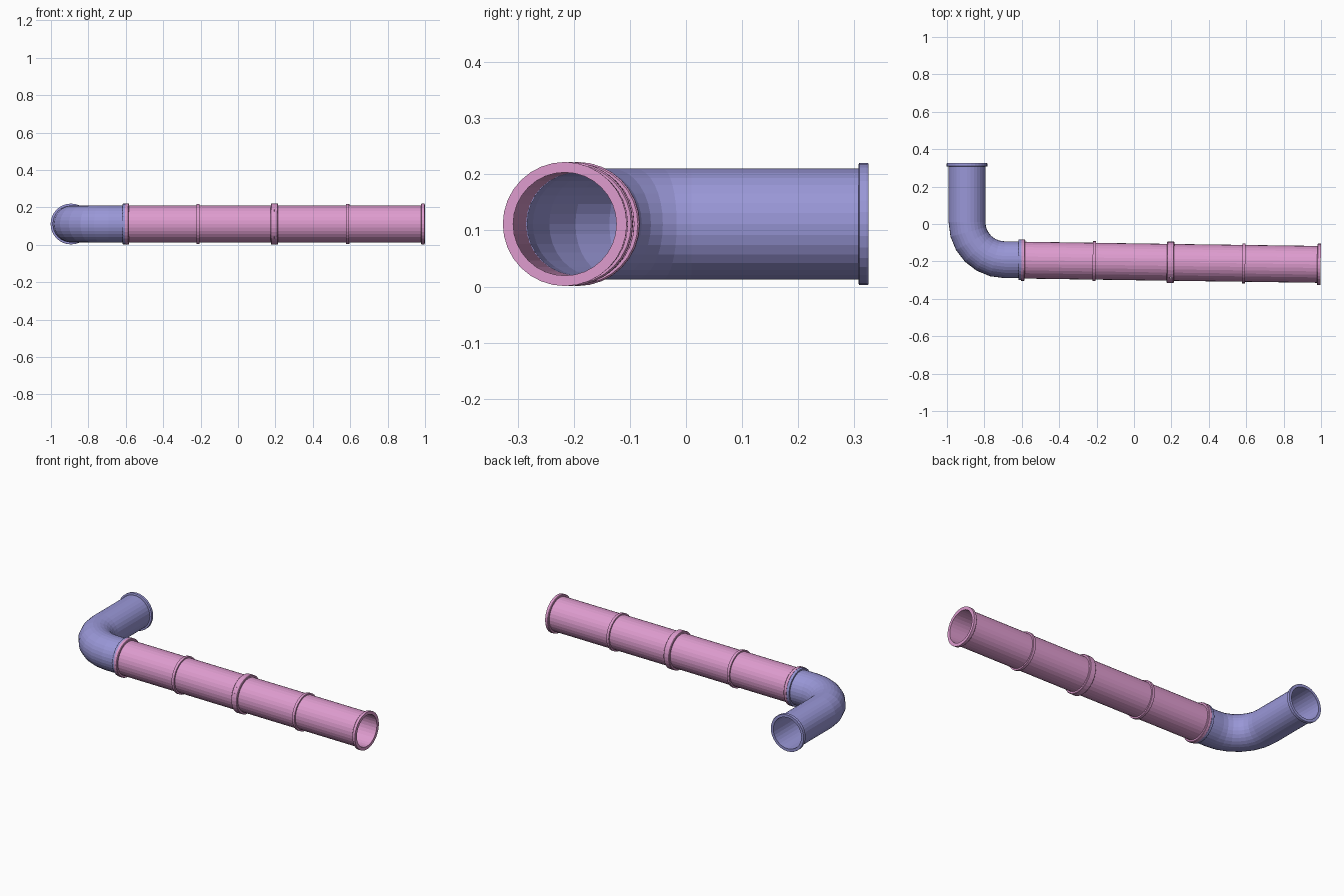
import bpy, bmesh, math
from mathutils import Vector

if "Cube" in bpy.data.objects:
    bpy.data.objects.remove(bpy.data.objects["Cube"])

SIDES = 32
R_OUT, R_IN, R_FLANGE, R_BAND = 0.0985, 0.092, 0.1105, 0.107
ZC = 0.1115


def material(name, color):
    m = bpy.data.materials.new(name)
    m.diffuse_color = color
    m.use_nodes = True
    m.node_tree.nodes["Principled BSDF"].inputs["Base Color"].default_value = m.diffuse_color
    return m


def sweep(name, stations, mat):
    """Closed tube wall: each station is (x, y, heading angle, radius)."""
    bm = bmesh.new()
    rings = []
    for x, y, ang, r in stations:
        side = Vector((-math.sin(ang), math.cos(ang), 0))
        c = Vector((x, y, ZC))
        ring = []
        for i in range(SIDES):
            a = 2 * math.pi * i / SIDES
            ring.append(bm.verts.new(c + side * r * math.cos(a) + Vector((0, 0, r * math.sin(a)))))
        rings.append(ring)
    for k in range(len(rings)):
        p, q = rings[k], rings[(k + 1) % len(rings)]
        for i in range(SIDES):
            j = (i + 1) % SIDES
            bm.faces.new((p[i], p[j], q[j], q[i]))
    bmesh.ops.recalc_face_normals(bm, faces=bm.faces)
    me = bpy.data.meshes.new(name)
    bm.to_mesh(me)
    bm.free()
    me.materials.append(mat)
    ob = bpy.data.objects.new(name, me)
    bpy.context.collection.objects.link(ob)
    return ob


blue = material("blue", (0.32, 0.31, 0.68, 1))
pink = material("pink", (0.73, 0.33, 0.62, 1))


# Straight pipe with end flanges and a middle band
def straight_pipe(name, start, end):
    a, b = Vector(start), Vector(end)
    d = b - a
    length = d.length
    ang = math.atan2(d.y, d.x)
    mid = length * 0.488
    w, bw, t = 0.019, 0.008, 0.003
    outline = [(0, R_IN), (0, R_FLANGE), (w - t, R_FLANGE), (w, R_FLANGE - t), (w, R_OUT),
               (mid - bw, R_OUT), (mid - bw, R_BAND), (mid + bw, R_BAND), (mid + bw, R_OUT),
               (length - w, R_OUT), (length - w, R_FLANGE - t), (length - w + t, R_FLANGE),
               (length, R_FLANGE), (length, R_IN)]
    u = d.normalized()
    return sweep(name, [(a.x + u.x * s, a.y + u.y * s, ang, r) for s, r in outline], pink)


straight_pipe("straight_pipe_near_elbow", (-0.602, -0.193), (0.195, -0.205))
straight_pipe("straight_pipe_outer", (0.195, -0.205), (0.998, -0.216))

# Elbow: back mouth, quarter bend, then a short run to the straight pipe
XE, YB, XB, BEND, STEPS = -0.893, 0.325, -0.602, 0.201, 6
cx, cy = XE + BEND, 0.010
DOWN = -math.pi / 2
bend = []
for k in range(STEPS + 1):
    f = math.pi / 2 * k / STEPS
    bend.append((cx - BEND * math.cos(f), cy - BEND * math.sin(f), DOWN + f))
ye = cy - BEND
stations = [(XE, YB, DOWN, R_IN), (XE, YB, DOWN, 0.108), (XE, YB - 0.003, DOWN, 0.109),
            (XE, YB - 0.016, DOWN, 0.109), (XE, YB - 0.018, DOWN, 0.105), (XE, YB - 0.018, DOWN, R_OUT)]
stations += [(x, y, a, R_OUT) for x, y, a in bend]
stations += [(XB - 0.016, ye, 0, R_OUT), (XB - 0.016, ye, 0, 0.107), (XB - 0.013, ye, 0, 0.109),
             (XB, ye, 0, 0.109), (XB, ye, 0, R_IN)]
stations += [(x, y, a, R_IN) for x, y, a in reversed(bend)]
sweep("elbow_pipe", stations, blue)
